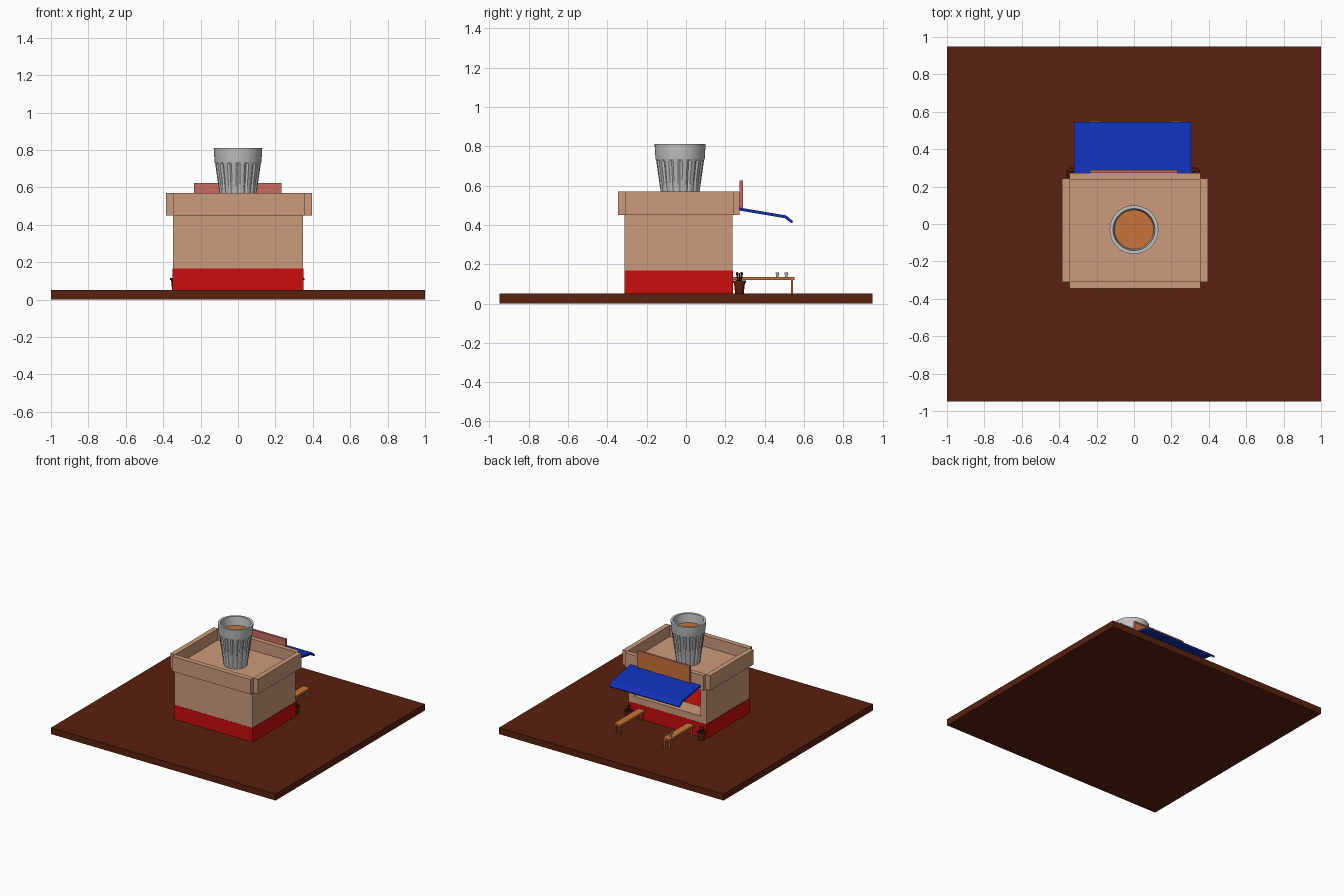
import bpy, bmesh, math, random
from mathutils import Matrix

if "Cube" in bpy.data.objects:
    bpy.data.objects.remove(bpy.data.objects["Cube"])
random.seed(3)

def mat(name, r, g, b):
    m = bpy.data.materials.new(name)
    m.diffuse_color = (r, g, b, 1)
    m.use_nodes = True
    m.node_tree.nodes["Principled BSDF"].inputs["Base Color"].default_value = m.diffuse_color
    return m

BROWN = mat("dark_brown", 0.10, 0.015, 0.005)
TAN = mat("tan", 0.60, 0.33, 0.20)
RED = mat("red", 0.60, 0.004, 0.004)
BLUE = mat("blue", 0.005, 0.03, 0.47)
GREY = mat("glass_grey", 0.55, 0.55, 0.55)
ORANGE = mat("tea_orange", 0.58, 0.17, 0.04)
PINK = mat("pink", 0.58, 0.15, 0.12)

def finish(name, bm, material):
    bmesh.ops.recalc_face_normals(bm, faces=bm.faces)
    me = bpy.data.meshes.new(name)
    bm.to_mesh(me)
    bm.free()
    me.materials.append(material)
    ob = bpy.data.objects.new(name, me)
    bpy.context.collection.objects.link(ob)
    return ob

def box(name, x0, x1, y0, y1, z0, z1, material):
    bm = bmesh.new()
    bmesh.ops.create_cube(bm, size=1)
    for v in bm.verts:
        v.co = ((x0 + x1) / 2 + v.co.x * (x1 - x0),
                (y0 + y1) / 2 + v.co.y * (y1 - y0),
                (z0 + z1) / 2 + v.co.z * (z1 - z0))
    return finish(name, bm, material)

def lathe(name, cx, cy, profile, n, material, flutes=()):
    """Closed solid from (r, z) rings; rings listed in flutes are grooved."""
    bm = bmesh.new()
    rings = []
    for i, (r, z) in enumerate(profile):
        ring = []
        for k in range(n):
            rr = r * (0.94 if i in flutes and k % 4 == 0 else 1)
            a = 2 * math.pi * k / n
            ring.append(bm.verts.new((cx + rr * math.cos(a), cy + rr * math.sin(a), z)))
        rings.append(ring)
    for a, b in zip(rings, rings[1:]):
        for k in range(n):
            j = (k + 1) % n
            bm.faces.new((a[k], a[j], b[j], b[k]))
    bm.faces.new(rings[0])
    bm.faces.new(rings[-1])
    return finish(name, bm, material)

def extrude_x(name, pts, x0, x1, material):
    """Closed (y, z) outline pulled along x."""
    bm = bmesh.new()
    a = [bm.verts.new((x0, y, z)) for y, z in pts]
    b = [bm.verts.new((x1, y, z)) for y, z in pts]
    bm.faces.new(a)
    bm.faces.new(b)
    for i in range(len(pts)):
        j = (i + 1) % len(pts)
        bm.faces.new((a[i], a[j], b[j], b[i]))
    return finish(name, bm, material)

# Ground slab and red plinth
box("ground_slab", -1, 1, -0.95, 0.95, 0, 0.052, BROWN)
box("red_base", -0.35, 0.35, -0.313, 0.238, 0.052, 0.167, RED)

# Walls with the serving hatch in the back
Z0, Z1 = 0.167, 0.48
box("front_wall", -0.347, 0.347, -0.312, -0.28, Z0, Z1, TAN)
for s, side in ((-1, "left"), (1, "right")):
    x0, x1 = sorted((s * 0.347, s * 0.315))
    box(side + "_wall", x0, x1, -0.28, 0.237, Z0, Z1, TAN)
    x0, x1 = sorted((s * 0.315, s * 0.295))
    box(side + "_hatch_post", x0, x1, 0.205, 0.237, Z0, 0.45, TAN)
box("hatch_sill", -0.315, 0.315, 0.205, 0.237, Z0, 0.22, TAN)
box("counter", -0.315, 0.315, 0.10, 0.205, 0.20, 0.22, TAN)
box("roof", -0.345, 0.355, -0.312, 0.24, 0.452, 0.48, TAN)

# Parapet boards around the roof
box("parapet_front", -0.345, 0.355, -0.345, -0.305, 0.45, 0.57, TAN)
box("parapet_back", -0.345, 0.355, 0.235, 0.272, 0.45, 0.57, TAN)
box("parapet_left", -0.385, -0.345, -0.31, 0.242, 0.45, 0.57, TAN)
box("parapet_right", 0.355, 0.395, -0.31, 0.242, 0.45, 0.57, TAN)

# Awning with drooping flap
extrude_x("awning", [(0.272, 0.488), (0.51, 0.448), (0.545, 0.418), (0.537, 0.408),
                     (0.503, 0.434), (0.272, 0.473)], -0.32, 0.305, BLUE)

# Sign: pink backing and rim, plain orange panel
box("sign_backing", -0.235, 0.232, 0.272, 0.282, 0.485, 0.625, PINK)
box("sign_panel", -0.225, 0.222, 0.282, 0.286, 0.495, 0.615, ORANGE)
box("sign_rim_top", -0.235, 0.232, 0.282, 0.29, 0.615, 0.625, PINK)
box("sign_rim_left", -0.235, -0.225, 0.282, 0.29, 0.485, 0.615, PINK)
box("sign_rim_right", 0.222, 0.232, 0.282, 0.29, 0.485, 0.615, PINK)

# Giant fluted tea glass on the roof
glass = lathe("giant_glass", 0, -0.03,
              [(0.086, 0.48), (0.089, 0.495), (0.122, 0.725), (0.125, 0.735), (0.130, 0.812),
               (0.112, 0.812), (0.104, 0.735)], 64, GREY, flutes=(1, 2))
lathe("tea", 0, -0.03, [(0.100, 0.73), (0.105, 0.742)], 48, ORANGE)

# Benches, with two little glasses on one of them
for bx, side in ((-0.21, "left"), (0.225, "right")):
    box(side + "_bench_seat", bx - 0.03, bx + 0.03, 0.24, 0.552, 0.12, 0.136, ORANGE)
    for y in (0.26, 0.54):
        for dx in (-0.022, 0.022):
            box(side + "_bench_leg", bx + dx - 0.005, bx + dx + 0.005,
                y - 0.005, y + 0.005, 0.05, 0.12, ORANGE)
for x, y in ((-0.2, 0.465), (-0.22, 0.51)):
    lathe("small_glass", x, y, [(0.006, 0.136), (0.009, 0.157), (0.007, 0.157), (0.005, 0.14)], 16, GREY)

# Plant pots with short stems
for px, side in ((-0.33, "left"), (0.322, "right")):
    py = 0.272
    lathe(side + "_pot", px, py, [(0.022, 0.052), (0.028, 0.105), (0.033, 0.105), (0.033, 0.117),
                                  (0.026, 0.117), (0.025, 0.108)], 24, BROWN)
    for k in range(5):
        a = k * 1.257
        bm = bmesh.new()
        h = random.uniform(0.045, 0.055)
        m = (Matrix.Translation((px + 0.012 * math.cos(a), py + 0.012 * math.sin(a), 0.108 + h / 2))
             @ Matrix.Rotation(0.15, 4, (-math.sin(a), math.cos(a), 0)))
        bmesh.ops.create_cone(bm, cap_ends=True, segments=8, radius1=0.003, radius2=0.003, depth=h, matrix=m)
        finish(side + "_pot_stem", bm, BROWN)

# Smooth the round parts, keep creases
for ob in bpy.context.scene.objects:
    ob.select_set(any(w in ob.name for w in ("glass", "pot", "tea")))
    if ob.select_get():
        bpy.context.view_layer.objects.active = ob
bpy.ops.object.shade_smooth_by_angle(angle=math.radians(25))
